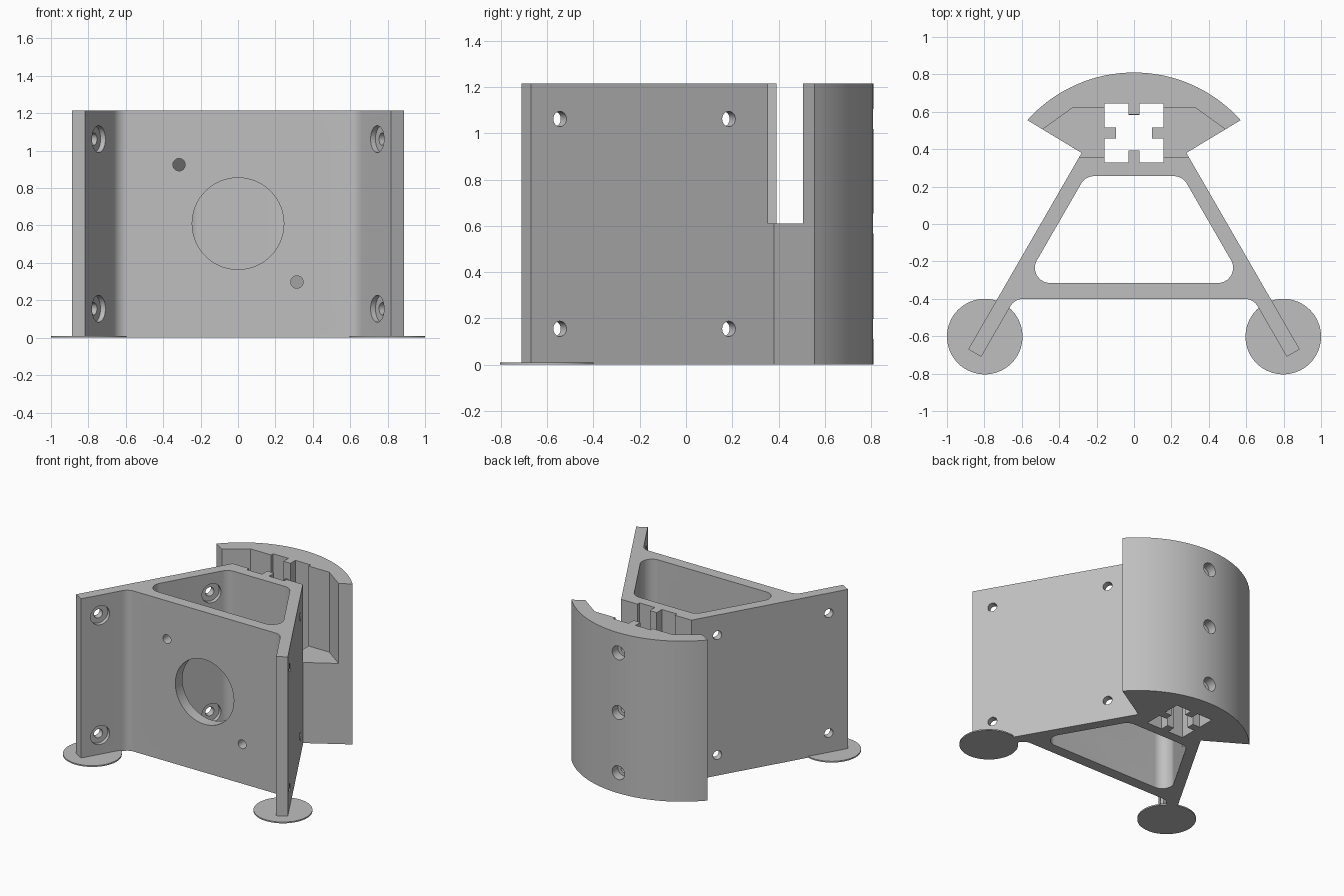
import bpy, bmesh, math
from mathutils import Vector, Matrix

if "Cube" in bpy.data.objects:
    bpy.data.objects.remove(bpy.data.objects["Cube"])

H, MID = 1.215, 0.61
T = 0.08                       # wall thickness
FILLET = 0.08
SLOPE = math.tan(math.radians(30))
NORMAL = Vector((math.cos(math.radians(30)), 0.5, 0))   # outward side normal

grey = bpy.data.materials.new("grey plastic")
grey.use_nodes = True
COLOUR = (0.52, 0.52, 0.52, 1)
grey.diffuse_color = COLOUR
grey.node_tree.nodes["Principled BSDF"].inputs["Base Color"].default_value = COLOUR


def finish(bm, name):
    bmesh.ops.recalc_face_normals(bm, faces=bm.faces)
    mesh = bpy.data.meshes.new(name)
    bm.to_mesh(mesh)
    bm.free()
    mesh.materials.append(grey)
    ob = bpy.data.objects.new(name, mesh)
    bpy.context.collection.objects.link(ob)
    return ob


def extrude(name, pts, z0, z1):
    bm = bmesh.new()
    face = bm.faces.new([bm.verts.new((x, y, z0)) for x, y in pts])
    new = bmesh.ops.extrude_face_region(bm, geom=[face])["geom"]
    bmesh.ops.translate(bm, vec=(0, 0, z1 - z0),
                        verts=[v for v in new if isinstance(v, bmesh.types.BMVert)])
    return finish(bm, name)


def cylinder(name, start, end, r0, r1=None, seg=32):
    start, end = Vector(start), Vector(end)
    d = end - start
    bm = bmesh.new()
    m = Matrix.Translation((start + end) / 2) @ d.to_track_quat('Z', 'Y').to_matrix().to_4x4()
    bmesh.ops.create_cone(bm, cap_ends=True, segments=seg, radius1=r0,
                          radius2=r0 if r1 is None else r1, depth=d.length, matrix=m)
    return finish(bm, name)


def fillet(prev, corner, nxt, r=FILLET, n=10):
    c = Vector(corner)
    a, b = (Vector(prev) - c).normalized(), (Vector(nxt) - c).normalized()
    half = a.angle(b) / 2
    centre = c + (a + b).normalized() * r / math.sin(half)
    p, q = c + a * r / math.tan(half) - centre, c + b * r / math.tan(half) - centre
    return [tuple(centre + p.lerp(q, i / n).normalized() * r) for i in range(n + 1)]


def mirrored(half):
    """Close a right-hand chain into a symmetric outline."""
    return half + [(-x, y) for x, y in reversed(half) if abs(x) > 1e-5]


def outer(y):
    return (0.28 + (0.38 - y) * SLOPE, y)


def inner(y):
    return (outer(y)[0] - T / NORMAL.x, y)


def cut(ob, cutter):
    mod = ob.modifiers.new("cut", 'BOOLEAN')
    mod.operation, mod.solver, mod.object = 'DIFFERENCE', 'EXACT', cutter
    bpy.context.view_layer.update()
    deps = bpy.context.evaluated_depsgraph_get()
    mesh = bpy.data.meshes.new_from_object(ob.evaluated_get(deps))
    ob.modifiers.clear()
    ob.data = mesh
    bpy.data.objects.remove(cutter)


# Outline: front wall, splayed legs and curved rear block
tip = outer(-0.67)
toe = (tip[0] - T * NORMAL.x, tip[1] - T * NORMAL.y)
front = -0.4
half = fillet((0, front), inner(front), toe) + [toe, tip, (0.28, 0.38)]
R, CY = 0.765, 0.045
a0 = math.atan2(0.555 - CY, 0.57)
for i in range(25):
    a = a0 + (math.pi / 2 - a0) * i / 24
    half.append((R * math.cos(a), CY + R * math.sin(a)))
body = extrude("bracket_body", mirrored(half), 0, H)

# Rounded trapezoid cavity
lo, hi = inner(-0.315), inner(0.256)
cavity = fillet((0, lo[1]), lo, hi) + fillet(lo, hi, (0, hi[1]))
cut(body, extrude("cavity_cutter", mirrored(cavity), -0.1, H + 0.1))

# Upper pocket, leaving the front and rear rail keys standing
k = 0.029
pocket = [(k, 0.392), (k, 0.355), (0.7, 0.355), (0.7, 0.36), (0.49, 0.505),
          (0.33, 0.62), (k, 0.62), (k, 0.585)]
pocket[3:4] = [(0.7, 0.505)]
cut(body, extrude("pocket_cutter", mirrored(pocket), MID, H + 0.1))

# Square rail slot with four keys
c, s, d = 0.487, 0.157, 0.062
slot = [(k, c - s + d), (k, c - s), (s, c - s), (s, c - k), (s - d, c - k),
        (s - d, c + k), (s, c + k), (s, c + s), (k, c + s), (k, c + s - d)]
cut(body, extrude("slot_cutter", mirrored(slot), -0.1, H + 0.1))

# Side wall screw holes, recessed on the inner face
for side in (-1, 1):
    n = Vector((side * NORMAL.x, NORMAL.y, 0))
    for y in (-0.545, 0.185):
        for z in (0.155, 1.062):
            p = Vector((side * outer(y)[0], y, z))
            cut(body, cylinder("hole_cutter", p - n * 0.12, p + n * 0.05, 0.033))
            cut(body, cylinder("recess_cutter", p - n * 0.14, p - n * 0.05, 0.072))

# Rear screw holes, recessed from outside
for z in (0.155, MID, 1.062):
    cut(body, cylinder("hole_cutter", (0, 0.5, z), (0, 0.9, z), 0.027))
    cut(body, cylinder("recess_cutter", (0, 0.74, z), (0, 0.9, z), 0.052))

# Front wall: central opening and two small holes
for x, z, r in ((0, MID, 0.245), (-0.315, 0.925, 0.033), (0.315, 0.298, 0.033)):
    cut(body, cylinder("opening_cutter", (x, -0.5, z), (x, -0.25, z), r, seg=64))

# Thin round feet under the leg tips
feet = [cylinder(name, (x, -0.602, 0), (x, -0.602, 0.01), 0.202, seg=64)
        for name, x in (("left_foot_disc", 0.798), ("right_foot_disc", -0.798))]

for ob in [body] + feet:
    bpy.ops.object.select_all(action='DESELECT')
    ob.select_set(True)
    bpy.context.view_layer.objects.active = ob
    bpy.ops.object.shade_smooth_by_angle(angle=math.radians(25))
